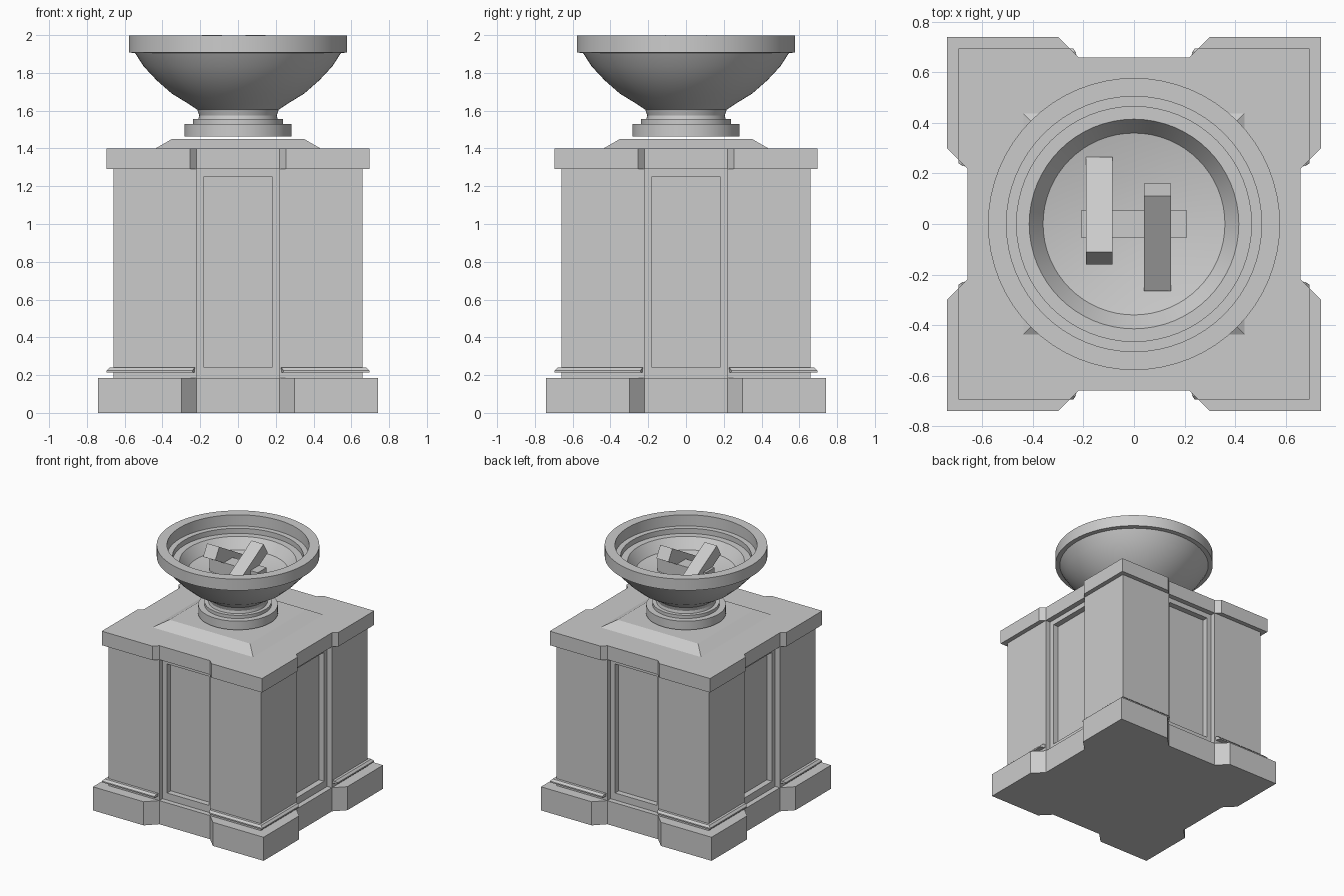
import bpy, bmesh
from math import cos, sin, pi, radians
from mathutils import Matrix, Vector

if "Cube" in bpy.data.objects:
    bpy.data.objects.remove(bpy.data.objects["Cube"])

SEG = 64


def finish(name, bm, smooth=False):
    bmesh.ops.recalc_face_normals(bm, faces=bm.faces)
    mesh = bpy.data.meshes.new(name)
    bm.to_mesh(mesh)
    bm.free()
    ob = bpy.data.objects.new(name, mesh)
    bpy.context.collection.objects.link(ob)
    if smooth:
        bpy.ops.object.select_all(action='DESELECT')
        ob.select_set(True)
        bpy.context.view_layer.objects.active = ob
        bpy.ops.object.shade_smooth_by_angle(angle=radians(30))
    return ob


def notched(half, outer, inner, depth):
    """Square outline with a chamfered notch in the middle of each side."""
    side = [(-half, -half), (-outer, -half), (-inner, -depth),
            (inner, -depth), (outer, -half)]
    pts = []
    for k in range(4):
        rot = Matrix.Rotation(k * pi / 2, 2)
        pts += [rot @ Vector(p) for p in side]
    return pts


def square(h):
    return [(-h, -h), (h, -h), (h, h), (-h, h)]


def loft(layers):
    """Closed solid through (outline, z) layers."""
    bm = bmesh.new()
    rings = [[bm.verts.new((p[0], p[1], z)) for p in pts] for pts, z in layers]
    n = len(rings[0])
    bm.faces.new(rings[0][::-1])
    bm.faces.new(rings[-1])
    for a, b in zip(rings, rings[1:]):
        for i in range(n):
            j = (i + 1) % n
            bm.faces.new((a[i], a[j], b[j], b[i]))
    return bm


def lathe(name, profile):
    layers = [([(r * cos(2 * pi * i / SEG), r * sin(2 * pi * i / SEG))
                for i in range(SEG)], z) for r, z in profile]
    return finish(name, loft(layers), True)


def bar(name, size, loc, tilt=0.0):
    bm = bmesh.new()
    mat = (Matrix.Translation(loc) @ Matrix.Rotation(tilt, 4, 'X')
           @ Matrix.Diagonal((*size, 1)))
    bmesh.ops.create_cube(bm, size=1, matrix=mat)
    return finish(name, bm)


# Plinth
o = notched(0.74, 0.30, 0.22, 0.66)
finish("plinth", loft([(o, 0), (o, 0.185)]))

# Shaft with a sunken panel in each recessed side
o = notched(0.66, 0.22, 0.22, 0.62)
bm = loft([(o, 0.185), (o, 1.29)])
bm.normal_update()
panels = [f for f in bm.faces if abs(f.normal.z) < 0.1
          and f.calc_center_median().xy.length < 0.63]
bmesh.ops.inset_individual(bm, faces=panels, thickness=0.055)
bmesh.ops.inset_individual(bm, faces=panels, thickness=0.0, depth=-0.045)
finish("panelled_shaft", bm)

# Base moulding around the corner piers
wide = notched(0.695, 0.24, 0.22, 0.62)
slim = notched(0.68, 0.23, 0.22, 0.62)
finish("base_moulding", loft([(wide, 0.215), (wide, 0.225), (slim, 0.24)]))

# Cap slab and sloped block on top
o = notched(0.695, 0.255, 0.22, 0.66)
finish("cap", loft([(o, 1.29), (o, 1.40)]))
finish("cap_slope", loft([(square(0.44), 1.398), (square(0.35), 1.45)]))

# Stepped round foot
lathe("bowl_foot", [(0.283, 1.462), (0.283, 1.53), (0.238, 1.53),
                    (0.238, 1.555), (0.2, 1.555)])

# Hollow bowl with rim and inner ledges
lathe("bowl", [(0.21, 1.553), (0.205, 1.575), (0.215, 1.605), (0.26, 1.635),
               (0.35, 1.69), (0.43, 1.76), (0.50, 1.835), (0.545, 1.905),
               (0.578, 1.908), (0.578, 1.997), (0.505, 1.997), (0.505, 1.91),
               (0.465, 1.91), (0.465, 1.87), (0.415, 1.87), (0.36, 1.79),
               (0.2, 1.755), (0.03, 1.745)])

# Two leaning logs and a cross log inside the bowl
A = radians(30)
zc = 2.0 - 0.433 / 2 * sin(A) - 0.05 * cos(A)
for name, x, s in (("left_log", -0.138, 1), ("right_log", 0.093, -1)):
    bar(name, (0.105, 0.433, 0.10), (x, s * 0.0525, zc), -s * A)
bar("cross_log", (0.42, 0.108, 0.11), (0, 0, 1.80))
